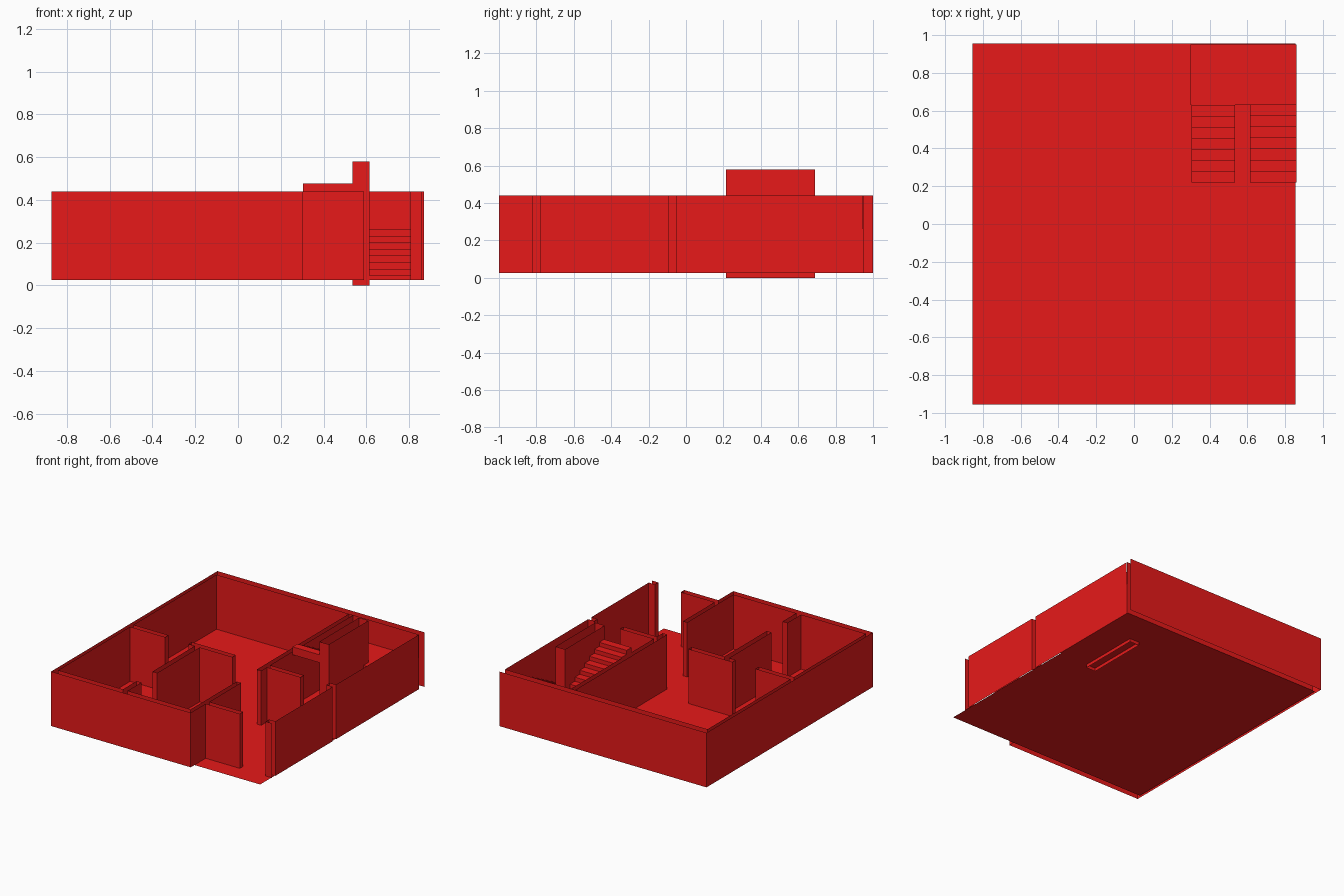
import bpy

if "Cube" in bpy.data.objects:
    bpy.data.objects.remove(bpy.data.objects["Cube"])

red = bpy.data.materials.new("red")
red.diffuse_color = (0.8, 0.01, 0.01, 1)
red.use_nodes = True
red.node_tree.nodes["Principled BSDF"].inputs["Base Color"].default_value = red.diffuse_color
Z0, Z1 = 0.025, 0.44


def make(name, verts, faces):
    me = bpy.data.meshes.new(name)
    me.from_pydata(verts, [], faces)
    me.materials.append(red)
    ob = bpy.data.objects.new(name, me)
    bpy.context.collection.objects.link(ob)


def wall(name, pts, closed=False, z0=Z0, z1=Z1):
    """Vertical skin along a plan polyline, open at top and bottom."""
    n = len(pts)
    verts = [(x, y, z) for z in (z0, z1) for x, y in pts]
    faces = [(i, (i + 1) % n, n + (i + 1) % n, n + i)
             for i in range(n if closed else n - 1)]
    make(name, verts, faces)


def block(name, x0, x1, y0, y1, **kw):
    wall(name, [(x0, y0), (x1, y0), (x1, y1), (x0, y1)], True, **kw)


def prism(name, profile, x0, x1):
    """Solid from a y-z side profile, swept along x."""
    n = len(profile)
    verts = [(x, y, z) for x in (x0, x1) for y, z in profile]
    faces = [(i, n + i, n + (i + 1) % n, (i + 1) % n) for i in range(n)]
    faces += [tuple(range(n)), tuple(range(2 * n - 1, n - 1, -1))]
    make(name, verts, faces)


# Floor sheet
make("floor", [(-.855, -.955, Z0), (.855, -.955, Z0),
               (.855, .955, Z0), (-.855, .955, Z0)], [(0, 1, 2, 3)])

# Outer skin of back, left and front, returning into the entrance recess
wall("outer_skin", [(.87, 1), (-.873, 1), (-.873, -1), (.302, -1), (.302, -.82),
                    (.59, -.82), (.59, -.78), (.305, -.78), (.305, -.40),
                    (.27, -.40), (.27, -.955), (-.26, -.955)])
# Inner skins
wall("inner_skin_front_left", [(-.30, -.955), (-.845, -.955), (-.845, -.09)])
wall("inner_skin_back_left", [(-.845, -.05), (-.845, .948), (.86, .948)])
wall("right_wall_front", [(.86, -.78), (.86, -.09)])
wall("right_wall_back", [(.86, -.05), (.86, .945)])

# Door jambs on the right wall
for name, y in (("entrance_jamb", -.80), ("inner_door_jamb", -.07)):
    wall(name, [(.86, y - .02), (.807, y - .02), (.807, y + .02), (.86, y + .02)])

# Left room partitions
wall("left_cross_stub", [(-.845, -.09), (-.55, -.09), (-.55, -.05), (-.845, -.05)])
wall("front_stub", [(-.26, -.955), (-.26, -.79), (-.30, -.79), (-.30, -.955)])
wall("room_partition", [(-.26, -.09), (.015, -.09), (.015, -.05), (-.355, -.05),
                        (-.355, -.09), (-.30, -.09), (-.30, -.60),
                        (-.26, -.60)], True)

# Hall wall beside the stairs, with its cross branch
wall("stair_hall_wall", [(.27, .948), (.27, -.16), (.307, -.16), (.307, -.09),
                         (.59, -.09), (.59, -.05), (.305, -.05), (.305, .948)])

# Wall between the two flights
block("stair_spine", .535, .615, .213, .69, z0=0, z1=.58)

# Stairs
N, YS, D, R, ZS = 7, .22, .0586, .0307, .047
YL = YS + N * D
ZL = ZS + N * R
lower = [(YS, Z0)]
for i in range(N):
    lower += [(YS + i * D, ZS + i * R), (YS + (i + 1) * D, ZS + i * R)]
lower += [(YL, ZL), (YL, Z0)]
prism("lower_flight", lower, .615, .86)

prism("landing", [(YL, Z0), (YL, ZL), (.95, ZL), (.95, Z0)], .298, .86)

upper = [(YL, ZL - .06), (YL, ZL)]
for i in range(N):
    z = ZL + (i + 1) * R
    upper += [(YL - i * D, z), (YL - (i + 1) * D, z)]
upper += [(YS, ZL + N * R - .06)]
prism("upper_flight", upper, .305, .535)
